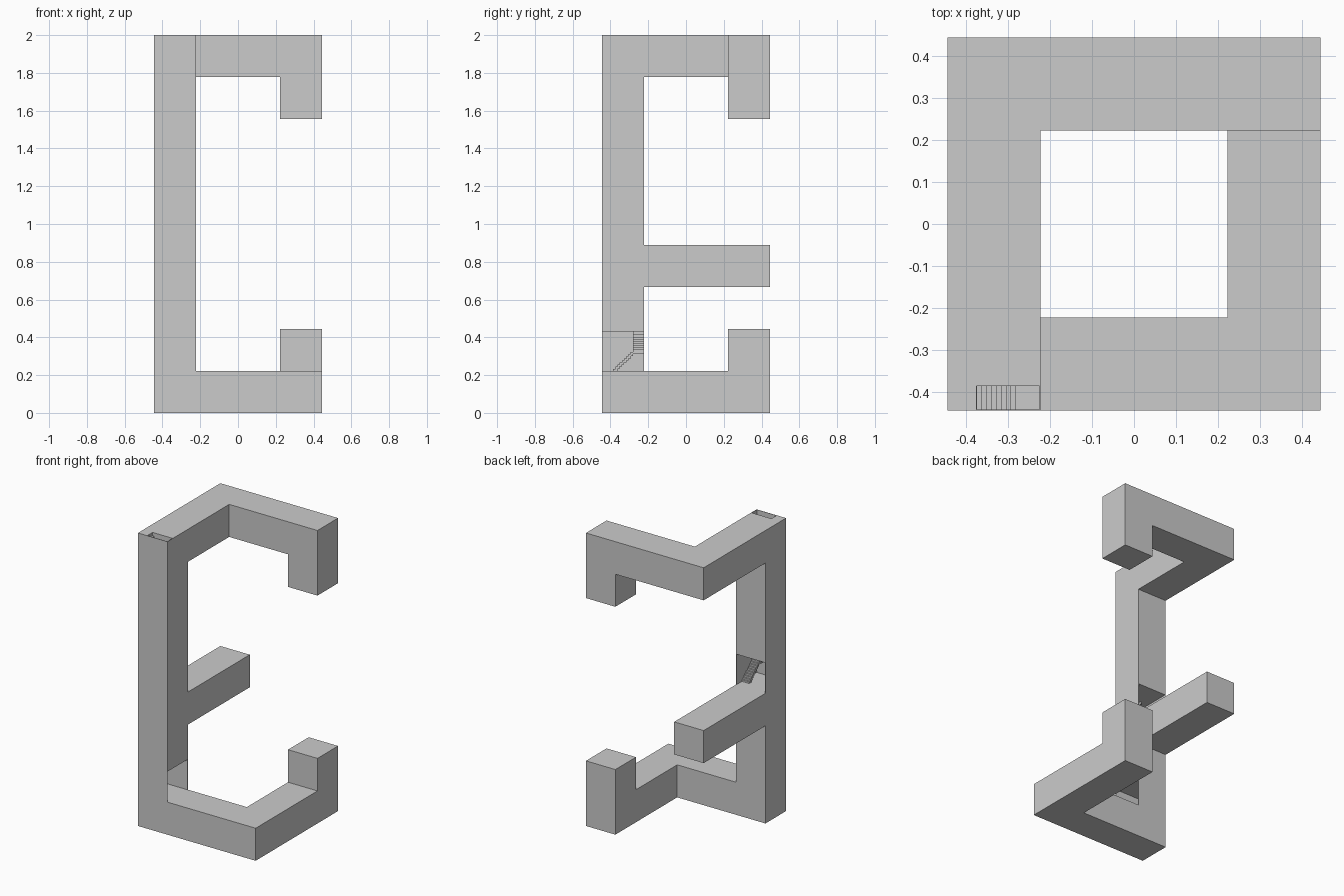
import bpy, bmesh
from math import radians
from mathutils import Matrix, Vector

if "Cube" in bpy.data.objects:
    bpy.data.objects.remove(bpy.data.objects["Cube"])

U = 2 / 9            # square beam width
E = 2 * U            # half of the footprint
T = 0.003            # thin shaft wall
R = 0.0525           # half width of the stairwell core
RISE = U / 2         # height gained per flight
C = -1.5 * U         # shaft centre in x and y


def finish(name, bm):
    bmesh.ops.recalc_face_normals(bm, faces=bm.faces)
    me = bpy.data.meshes.new(name)
    bm.to_mesh(me)
    bm.free()
    ob = bpy.data.objects.new(name, me)
    bpy.context.collection.objects.link(ob)
    return ob


def add_box(bm, lo, hi, mat=Matrix()):
    lo, hi = Vector(lo), Vector(hi)
    size = Matrix.Diagonal((*(hi - lo), 1))
    bmesh.ops.create_cube(bm, size=1, matrix=mat @ Matrix.Translation((lo + hi) / 2) @ size)


def box(name, lo, hi):
    bm = bmesh.new()
    add_box(bm, lo, hi)
    return finish(name, bm)


def prism(name, outline, z, height):
    bm = bmesh.new()
    face = bm.faces.new([bm.verts.new((x, y, z)) for x, y in outline])
    ext = bmesh.ops.extrude_face_region(bm, geom=[face])['geom']
    verts = [v for v in ext if isinstance(v, bmesh.types.BMVert)]
    bmesh.ops.translate(bm, verts=verts, vec=(0, 0, height))
    return finish(name, bm)


# Tall column, hollowed where the spiral stair opens to the outside
column = box("column", (-E, -E, 0), (-U, -U, 2))
openings = [
    ((-E + T, -E + T, U), (-U + 0.05, -U - T, 0.43)),
    ((-E + T, -E + T, 4 * U), (-U - T, -U + 0.05, 4 * U + 0.208)),
    ((-0.375, -E + T, 2 - RISE), (-U - T, C - R, 2.05)),
]
bpy.context.view_layer.objects.active = column
for lo, hi in openings:
    cutter = box("opening_cutter", lo, hi)
    cutter.hide_render = True
    mod = column.modifiers.new("opening", 'BOOLEAN')
    mod.operation = 'DIFFERENCE'
    mod.solver = 'EXACT'
    mod.object = cutter
    bpy.ops.object.modifier_apply(modifier=mod.name)
    bpy.data.objects.remove(cutter)

# Bent beams: base turns to the back, top turns to the right
prism("base_beam", [(-U, -E), (E, -E), (E, E), (U, E), (U, -U), (-U, -U)], 0, U)
box("base_post", (U, U, U), (E, E, 2 * U))
prism("top_beam", [(-E, -U), (-U, -U), (-U, U), (E, U), (E, E), (-E, E)], 2 - U, U)
box("top_drop", (U, U, 2 - 2 * U), (E, E, 2 - U))
box("middle_beam", (-E, -U, 3 * U), (-U, E, 4 * U))


# Clockwise square spiral: flight k is the first one turned k quarter turns
def flight(k, landing, steps=9):
    bm = bmesh.new()
    mat = Matrix.Translation((C, C, U + k * RISE)) @ Matrix.Rotation(radians(-90 * k), 4, 'Z')
    d, h = 2 * R / steps, RISE / (steps + 1)
    out = U / 2 - T
    for i in range(steps):
        add_box(bm, (-out, -R + i * d, max(0, (i - 1) * h)),
                (-R, -R + (i + 1) * d, (i + 1) * h), mat)
    if landing:
        add_box(bm, (-out, R, RISE - 2 * h), (-R, out, RISE), mat)
    finish(f"stair_flight_{k}", bm)


for k, landing in ((0, True), (1, False), (6, True), (7, False), (15, False)):
    flight(k, landing)
